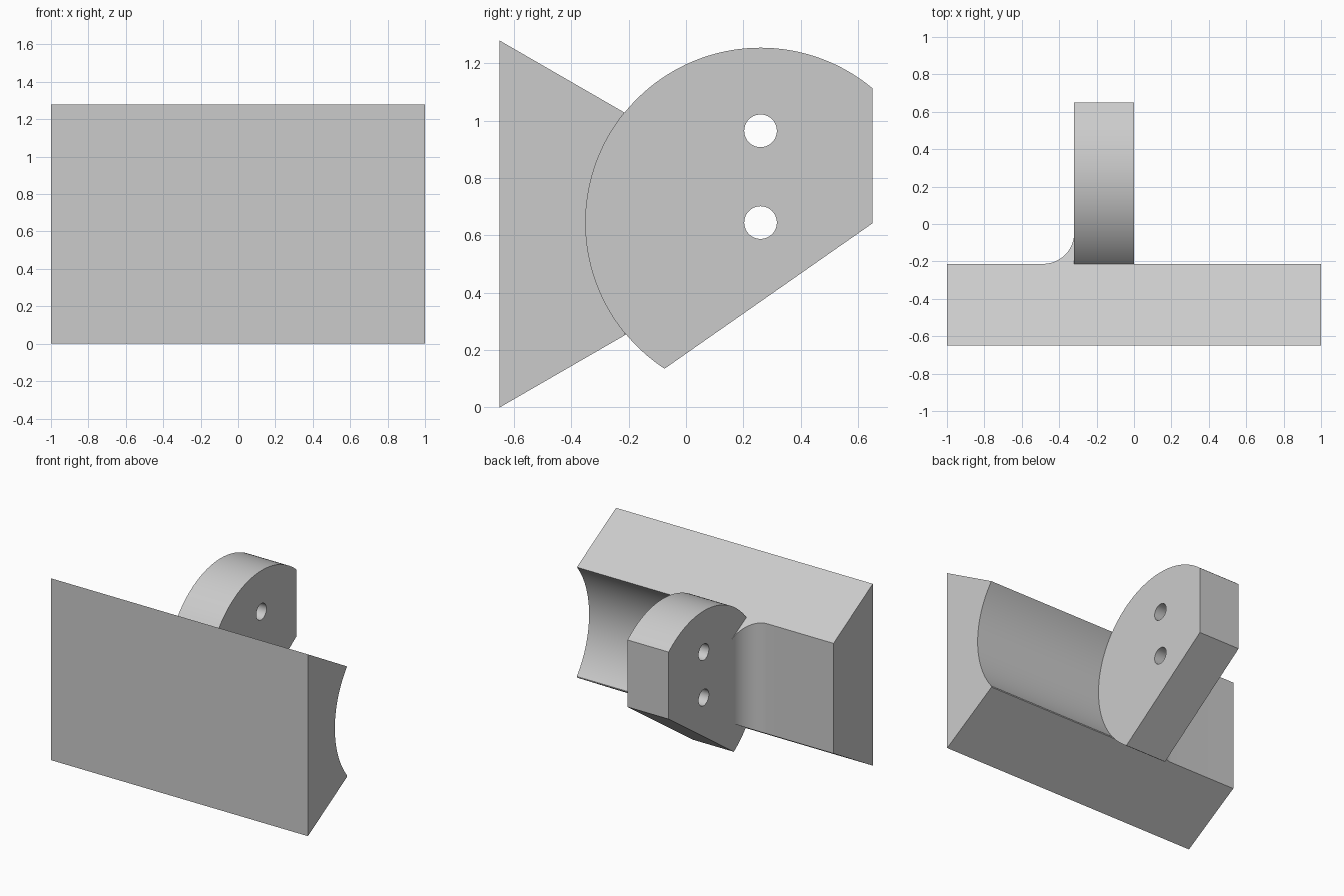
import bpy, bmesh, math

cube = bpy.data.objects.get("Cube")
if cube:
    bpy.data.objects.remove(cube, do_unlink=True)

grey = bpy.data.materials.new("plain grey")
grey.use_nodes = True
colour = (0.6, 0.6, 0.6, 1)
grey.diffuse_color = colour
grey.node_tree.nodes["Principled BSDF"].inputs["Base Color"].default_value = colour


def arc(cx, cy, r, start, end, n):
    """Points along an arc, angles in degrees."""
    angles = [math.radians(start + (end - start) * i / n) for i in range(n + 1)]
    return [(cx + r * math.cos(a), cy + r * math.sin(a)) for a in angles]


def prism(name, points, axis, low, high):
    """Extrude a profile along x (profile in yz) or z (profile in xy)."""
    place = (lambda u, v, t: (t, u, v)) if axis == "x" else (lambda u, v, t: (u, v, t))
    bm = bmesh.new()
    lower = [bm.verts.new(place(u, v, low)) for u, v in points]
    upper = [bm.verts.new(place(u, v, high)) for u, v in points]
    bm.faces.new(lower)
    bm.faces.new(upper)
    for i in range(len(points)):
        j = (i + 1) % len(points)
        bm.faces.new((lower[i], lower[j], upper[j], upper[i]))
    bmesh.ops.recalc_face_normals(bm, faces=bm.faces)
    mesh = bpy.data.meshes.new(name)
    bm.to_mesh(mesh)
    bm.free()
    mesh.materials.append(grey)
    obj = bpy.data.objects.new(name, mesh)
    bpy.context.collection.objects.link(obj)
    return obj


def combine(target, tool, operation):
    """Apply a boolean and discard the tool object."""
    mod = target.modifiers.new(operation.lower(), "BOOLEAN")
    mod.operation, mod.solver, mod.object = operation, "EXACT", tool
    bpy.context.view_layer.objects.active = target
    bpy.ops.object.modifier_apply(modifier=mod.name)
    bpy.data.objects.remove(tool, do_unlink=True)


front, back, height = -0.65, -0.213, 1.28
disc_y, disc_z, radius = 0.26, 0.645, 0.61
disc_left, fillet = -0.32, 0.165

# Tapered block, trimmed in plan so its back blends into the disc with a fillet
rise = 0.75 * math.tan(math.radians(30))
bracket = prism("bracket", [(front, 0), (0.1, rise), (0.1, height - rise), (front, height)],
                "x", -1, 1)
plan = [(-1.1, -0.8), (1.1, -0.8), (1.1, back), (-0.15, back), (-0.15, back + fillet)]
plan += arc(disc_left - fillet, back + fillet, fillet, 0, -90, 20)
plan += [(-1.1, back)]
combine(bracket, prism("plan_trim", plan, "z", -0.2, 1.5), "INTERSECT")

# Clipped disc profile, used for both the groove and the upright plate
profile = arc(disc_y, disc_z, radius, 50.26, 236.7, 80) + [(0.65, 0.642)]
combine(bracket, prism("groove", profile, "x", 0, 1.2), "DIFFERENCE")
combine(bracket, prism("disc_plate", profile, "x", disc_left, 0), "UNION")

# Two through holes
for z in (disc_z, 0.965):
    hole = arc(disc_y, z, 0.057, 0, 360, 40)[:-1]
    combine(bracket, prism("hole", hole, "x", -0.5, 0.2), "DIFFERENCE")

bpy.ops.object.select_all(action="DESELECT")
bracket.select_set(True)
bpy.context.view_layer.objects.active = bracket
bpy.ops.object.shade_smooth_by_angle(angle=math.radians(25))
